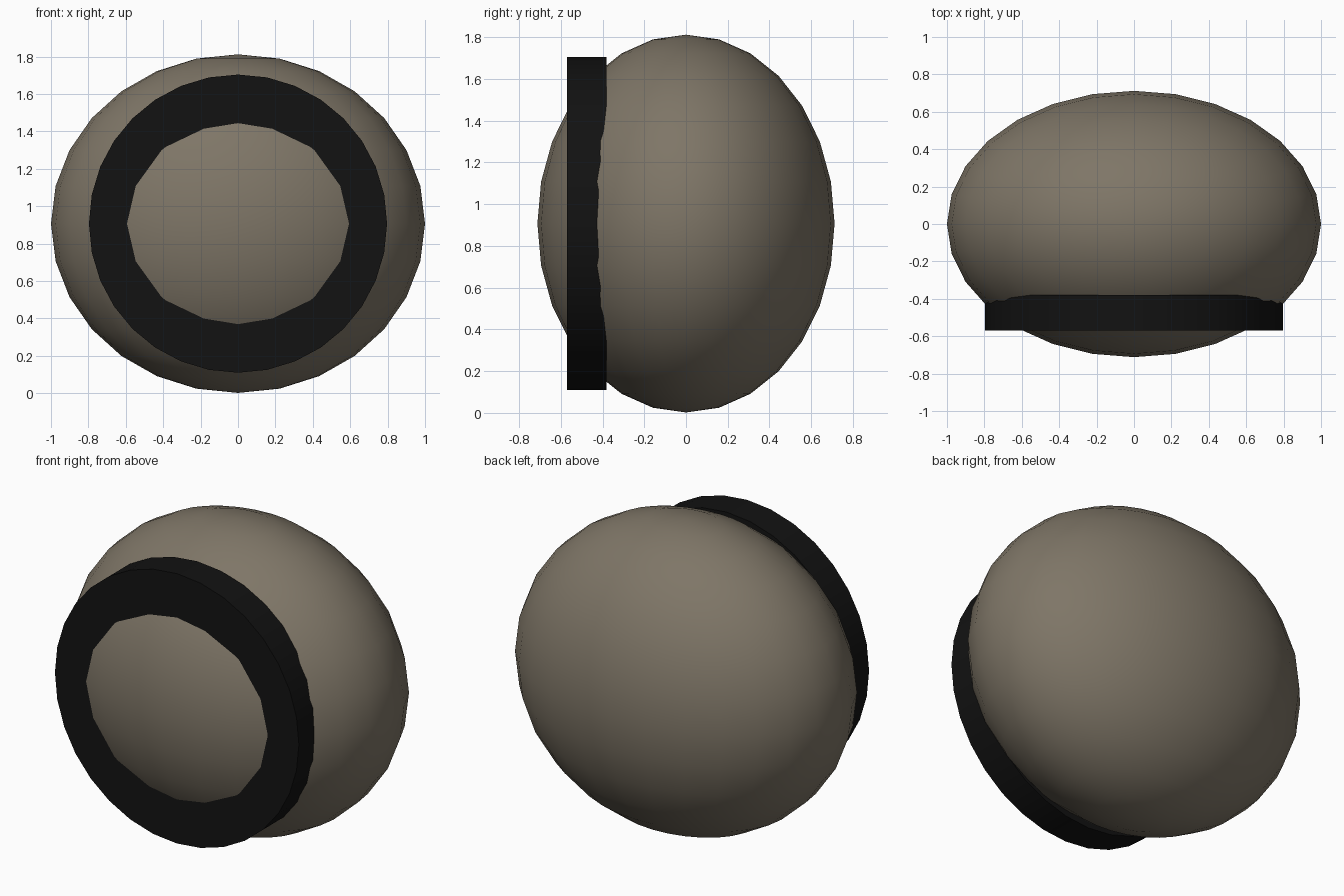
import bpy
from math import pi, radians

if "Cube" in bpy.data.objects:
    bpy.data.objects.remove(bpy.data.objects["Cube"])

CENTRE_Z = 0.907


def finish(name, colour):
    """Name, colour and smooth the active object."""
    obj = bpy.context.object
    obj.name = name
    bpy.ops.object.transform_apply(location=False, rotation=True, scale=True)
    bpy.ops.object.shade_smooth_by_angle(angle=radians(30))
    mat = bpy.data.materials.new(name + "_material")
    mat.diffuse_color = colour
    mat.use_nodes = True
    mat.node_tree.nodes["Principled BSDF"].inputs["Base Color"].default_value = mat.diffuse_color
    obj.data.materials.append(mat)
    return obj


# Flattened round body
bpy.ops.mesh.primitive_uv_sphere_add(segments=28, ring_count=14, radius=1,
                                     location=(0, 0, CENTRE_Z))
bpy.context.object.scale = (1.0, 0.712, 0.905)
finish("body", (0.21, 0.18, 0.135, 1))

# Dark disc set into the front, showing as a ring around the bulge
FRONT_Y, BACK_Y = -0.57, -0.38
bpy.ops.mesh.primitive_cylinder_add(vertices=32, radius=0.797,
                                    depth=BACK_Y - FRONT_Y,
                                    location=(0, (FRONT_Y + BACK_Y) / 2, CENTRE_Z),
                                    rotation=(pi / 2, 0, 0))
finish("front_ring", (0.006, 0.006, 0.006, 1))
